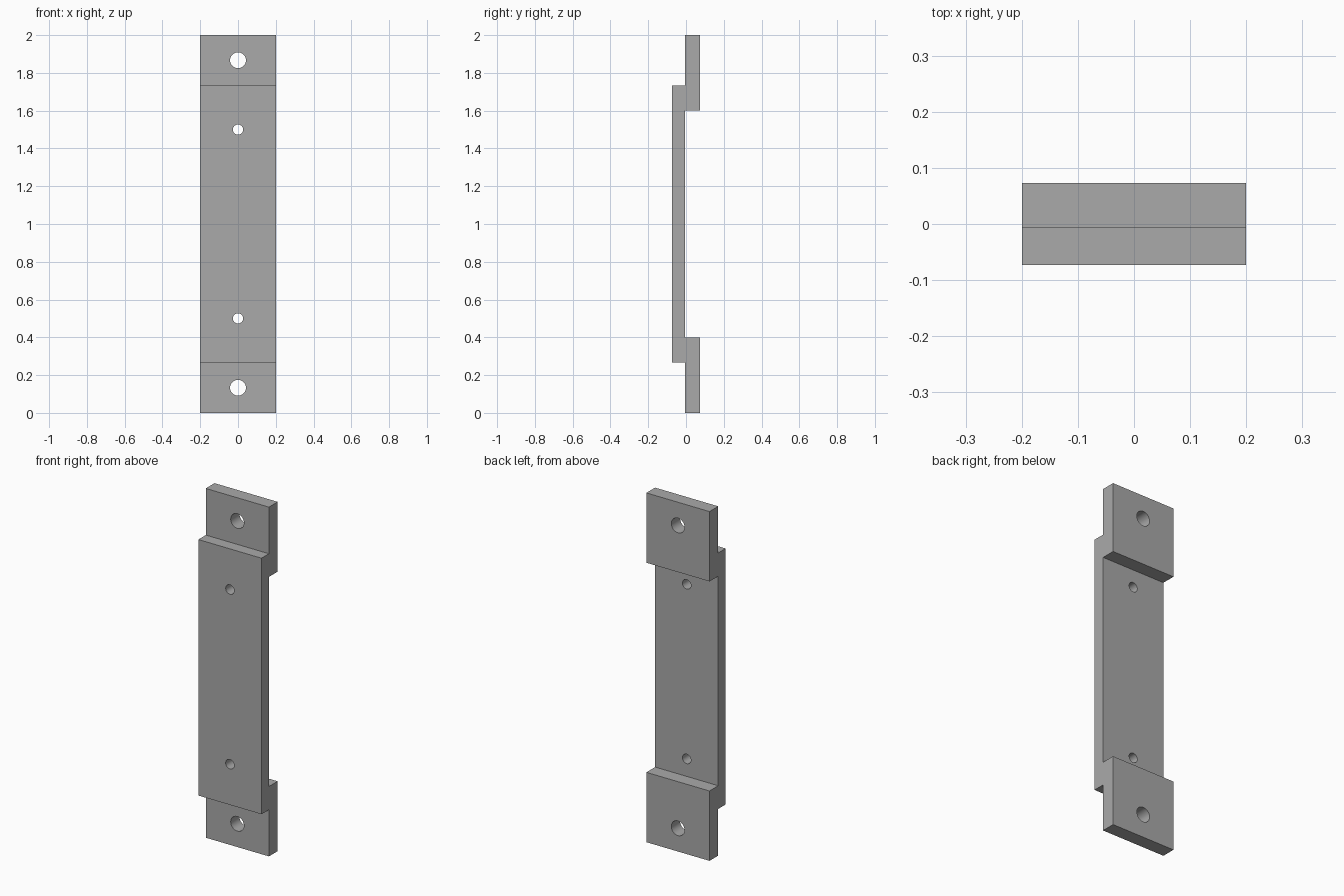
import bpy, bmesh
from math import radians

if "Cube" in bpy.data.objects:
    bpy.data.objects.remove(bpy.data.objects["Cube"])

HALF_WIDTH = 0.2
FRONT, STEP, BACK = -0.073, -0.006, 0.073
HEIGHT, PAD_TOP, PLATE_END = 2.0, 0.4, 0.267

grey = bpy.data.materials.new("plain grey")
grey.use_nodes = True
colour = (0.4, 0.4, 0.4, 1)
grey.diffuse_color = colour
grey.node_tree.nodes["Principled BSDF"].inputs["Base Color"].default_value = colour

# Bracket: stepped side profile, mirrored top to bottom and extruded across x
lower = [(FRONT, PLATE_END), (STEP, PLATE_END), (STEP, 0),
         (BACK, 0), (BACK, PAD_TOP), (STEP, PAD_TOP)]
profile = lower + [(y, HEIGHT - z) for y, z in reversed(lower)]
bm = bmesh.new()
side = bm.faces.new([bm.verts.new((-HALF_WIDTH, y, z)) for y, z in profile])
grown = bmesh.ops.extrude_face_region(bm, geom=[side])
bmesh.ops.translate(bm, vec=(2 * HALF_WIDTH, 0, 0),
                    verts=[v for v in grown["geom"] if isinstance(v, bmesh.types.BMVert)])
bmesh.ops.recalc_face_normals(bm, faces=bm.faces)
mesh = bpy.data.meshes.new("mounting_bracket")
bm.to_mesh(mesh)
bm.free()
bracket = bpy.data.objects.new("mounting_bracket", mesh)
bpy.context.collection.objects.link(bracket)
mesh.materials.append(grey)


def drill(name, z, radius):
    """Cut a round hole through the bracket along y."""
    bpy.ops.mesh.primitive_cylinder_add(vertices=48, radius=radius, depth=0.4,
                                        location=(0, 0, z), rotation=(radians(90), 0, 0))
    cutter = bpy.context.object
    cutter.name = name
    cutter.data.materials.append(grey)
    cut = bracket.modifiers.new(name, 'BOOLEAN')
    cut.operation = 'DIFFERENCE'
    cut.solver = 'EXACT'
    cut.object = cutter
    bpy.ops.object.select_all(action='DESELECT')
    bpy.context.view_layer.objects.active = bracket
    bracket.select_set(True)
    bpy.ops.object.modifier_apply(modifier=cut.name)
    bpy.data.objects.remove(cutter)


# Large holes in the end pads, small holes in the middle plate
for label, z, radius in (("pad_hole", 0.133, 0.042), ("plate_hole", 0.5, 0.027)):
    drill("lower_" + label, z, radius)
    drill("upper_" + label, HEIGHT - z, radius)

bpy.ops.object.shade_smooth_by_angle(angle=radians(30))
